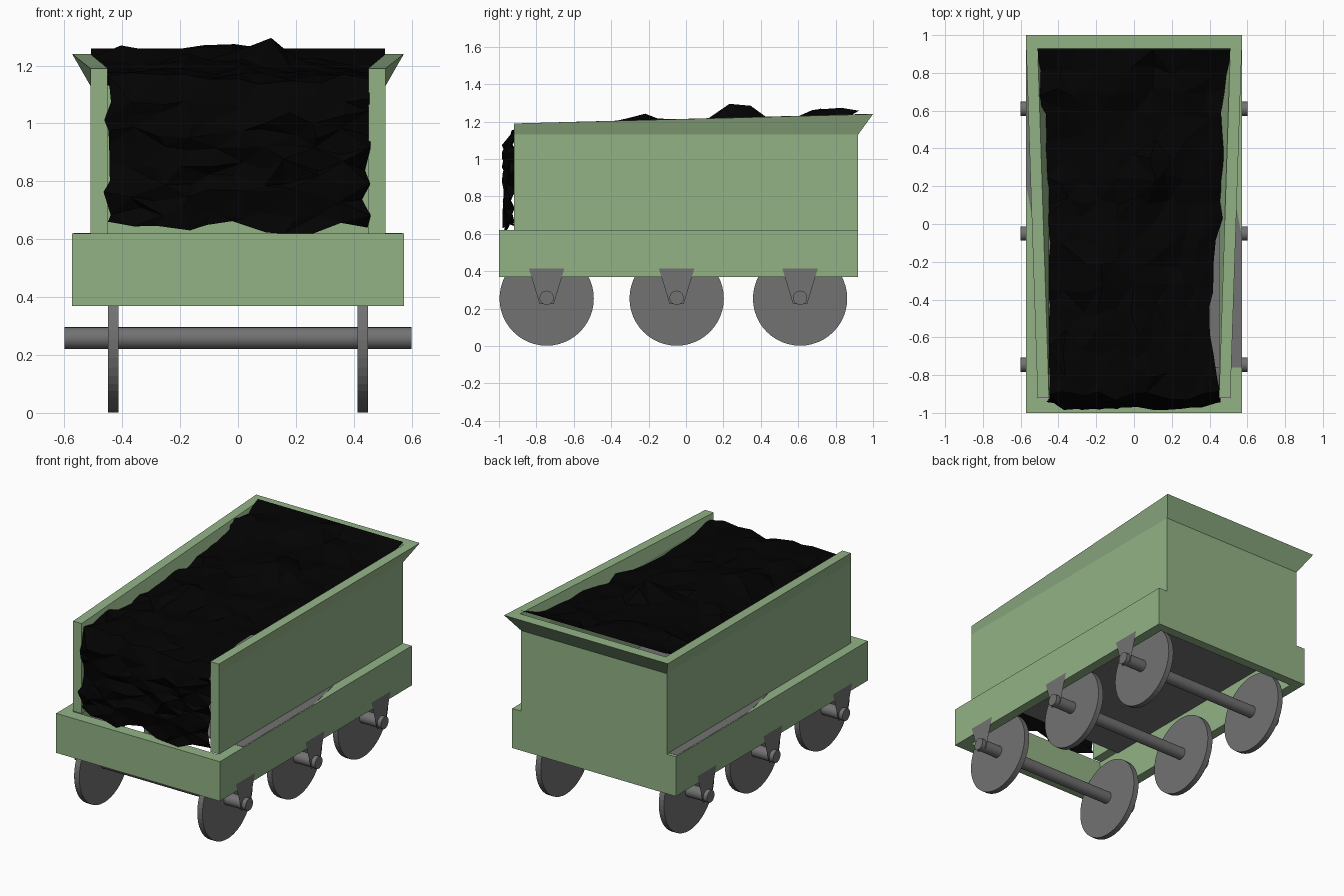
import bpy, bmesh, math, random
from mathutils import Matrix

if "Cube" in bpy.data.objects:
    bpy.data.objects.remove(bpy.data.objects["Cube"])

random.seed(11)


def material(name, rgb):
    m = bpy.data.materials.new(name)
    m.diffuse_color = (*rgb, 1)
    m.use_nodes = True
    m.node_tree.nodes["Principled BSDF"].inputs["Base Color"].default_value = m.diffuse_color
    return m


GREEN = material("sage green", (0.29, 0.45, 0.24))
GREY = material("iron grey", (0.168, 0.168, 0.168))
BLACK = material("coal black", (0.0008, 0.0008, 0.0008))


def finish(name, bm, mat, normals=True):
    if normals:
        bmesh.ops.recalc_face_normals(bm, faces=bm.faces)
    me = bpy.data.meshes.new(name)
    bm.to_mesh(me)
    bm.free()
    me.materials.append(mat)
    ob = bpy.data.objects.new(name, me)
    bpy.context.collection.objects.link(ob)
    return ob


def loft(name, rings, mat, closed=False):
    """Skin a series of closed cross-sections, capping open ends."""
    bm = bmesh.new()
    vs = [[bm.verts.new(p) for p in r] for r in rings]
    n, k = len(rings), len(rings[0])
    for i in range(n if closed else n - 1):
        a, b = vs[i], vs[(i + 1) % n]
        for j in range(k):
            bm.faces.new((a[j], a[(j + 1) % k], b[(j + 1) % k], b[j]))
    if not closed:
        bm.faces.new(vs[0])
        bm.faces.new(vs[-1])
    return finish(name, bm, mat)


def slab(name, outline, z0, z1, mat):
    """Extrude a plan outline between two heights."""
    return loft(name, [[(x, y, z) for x, y in outline] for z in (z0, z1)], mat)


def disc_x(name, x0, x1, y, z, r, segs, mat, smooth=False):
    """Cylinder lying along x."""
    bm = bmesh.new()
    bmesh.ops.create_cone(bm, cap_ends=True, segments=segs, radius1=r, radius2=r,
                          depth=x1 - x0,
                          matrix=Matrix.Translation(((x0 + x1) / 2, y, z))
                          @ Matrix.Rotation(math.pi / 2, 4, 'Y'))
    for f in bm.faces:
        f.smooth = smooth and len(f.verts) == 4
    return finish(name, bm, mat)


# chassis frame: hollow rectangle of deep beams
frame = []
for sx, sy in ((-1, 0), (1, 0), (1, 1), (-1, 1)):
    out_y, in_y = (0.92, 0.86) if sy else (-1.0, -0.925)
    frame.append([(sx * 0.573, out_y, 0.37), (sx * 0.573, out_y, 0.62),
                  (sx * 0.51, in_y, 0.62), (sx * 0.51, in_y, 0.37)])
loft("chassis_frame", frame, GREEN, closed=True)

# floor plate, stopping short of the front beam
slab("floor_plate", [(-0.52, -0.76), (0.52, -0.76), (0.52, 0.90), (-0.52, 0.90)], 0.612, 0.6195, GREY)

# tapered floor edges showing on the ledges, diagonally opposite each other
ledge = [(0.50, -0.76), (0.568, -0.76), (0.568, -0.05), (0.50, 0.30)]
slab("floor_edge_right", ledge, 0.618, 0.6215, GREY)
slab("floor_edge_left", [(-x, 0.14 - y) for x, y in ledge], 0.618, 0.6215, GREY)


# bunker walls: U-shaped in plan, top lip flaring outward towards the back
def front_section(s):
    return [(s * x, -0.92, z) for x, z in
            ((0.51, 0.62), (0.51, 1.13), (0.51, 1.19), (0.45, 1.19), (0.45, 1.13), (0.45, 0.62))]


def back_section(s):
    return [(s * x, y, z) for x, y, z in
            ((0.51, 0.92, 0.62), (0.51, 0.92, 1.13), (0.573, 1.0, 1.24),
             (0.51, 0.93, 1.24), (0.45, 0.86, 1.13), (0.45, 0.86, 0.62))]


loft("bunker_walls", [front_section(-1), back_section(-1), back_section(1), front_section(1)], GREEN)

# wheels, axles and tapered sheet hangers
for i, y in enumerate((-0.745, -0.05, 0.61)):
    disc_x(f"axle_{i}", -0.60, 0.60, y, 0.258, 0.038, 24, GREY, smooth=True)
    for s, side in ((-1, "left"), (1, "right")):
        a, b = sorted((s * 0.413, s * 0.449))
        disc_x(f"wheel_{side}_{i}", a, b, y, 0.254, 0.252, 48, GREY)
        bm = bmesh.new()
        corners = [(-0.095, 0.415), (-0.038, 0.225), (0.038, 0.225), (0.095, 0.415)]
        bm.faces.new([bm.verts.new((s * 0.574, y + s * dy, z)) for dy, z in corners])
        finish(f"axle_hanger_{side}_{i}", bm, GREY, normals=False)


# coal heap: rough sheet rising up the open front, then running back over the top
def jit(a):
    return random.uniform(-a, a)


def coal_edge(side, y):
    """Half width of the heap: full at the back, slumped off the walls further forward."""
    if side < 0:
        return 0.51 if y > 0.65 else 0.455 + 0.02 * max(0, y)
    return 0.50 if y > 0.7 else 0.47 if y > 0.0 else 0.45 - 0.04 * math.sin(math.pi * min(1, -y / 0.9))


COLS, FRONT, TOP = 11, 9, 17
bumps = ((-0.41, 0.71, 0.09), (-0.06, 0.76, 0.09), (-0.22, 0.74, 0.04),
         (0.1, 0.27, 0.115), (-0.2, -0.22, 0.06))
bm = bmesh.new()
grid = []
for r in range(FRONT + TOP):
    row = []
    for c in range(COLS):
        u = -1 + 2 * c / (COLS - 1)
        edge = abs(u) == 1
        if r < FRONT:                                   # front face, wrapping back at the sides
            t = r / FRONT
            x = u * 0.447 + jit(0.022)
            y = (-0.92 if edge else -0.96) + jit(0.025)
            z = 0.64 + 0.49 * t + jit(0.024)
        else:                                           # top face
            t = (r - FRONT) / (TOP - 1)
            base = -0.91 + 1.835 * t
            x = u * coal_edge(u, base) + jit(0.012 if edge else 0.025)
            y = base + jit(0.028)
            z = 1.17 + 0.045 * t + jit(0.022)
            z -= 0.05 * abs(u) ** 3 * math.sin(math.pi * t)
            if r == FRONT:
                z -= 0.015
            for bx, by, h in bumps:
                z += h * math.exp(-((x - bx) ** 2 + (base - by) ** 2) / 0.012)
            if r == FRONT + TOP - 1:                    # straight back edge
                x, y, z = u * 0.508, 0.925, 1.258
        row.append(bm.verts.new((x, y, z)))
    grid.append(row)
for r in range(len(grid) - 1):
    for c in range(COLS - 1):
        q = (grid[r][c], grid[r][c + 1], grid[r + 1][c + 1], grid[r + 1][c])
        k = (r + c) % 2
        bm.faces.new((q[0], q[1], q[3 - k]))
        bm.faces.new((q[1 - k], q[2], q[3]))
finish("coal_heap", bm, BLACK, normals=False)
